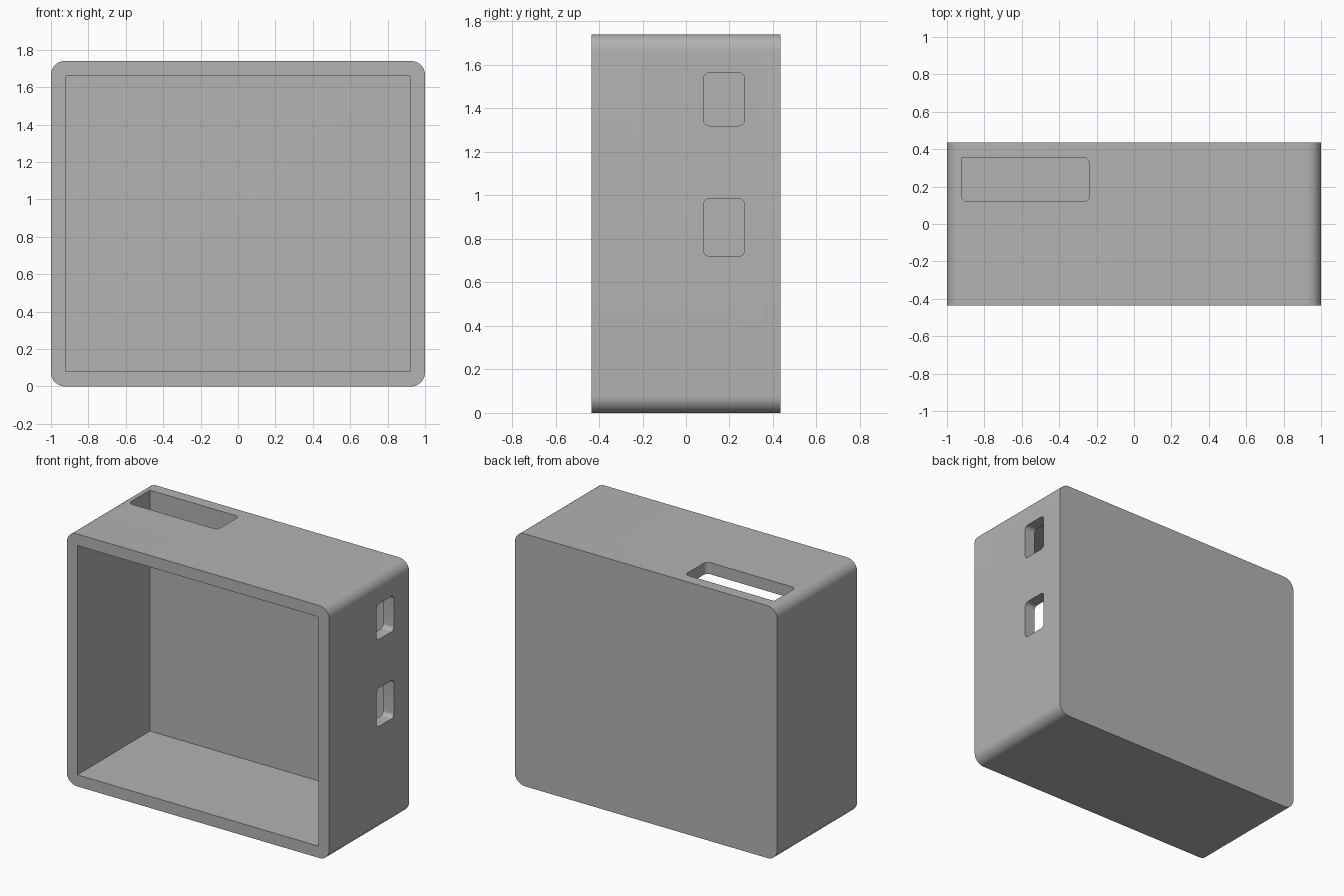
import bpy
import bmesh
from math import cos, sin, pi, radians
from mathutils import Vector

if "Cube" in bpy.data.objects:
    bpy.data.objects.remove(bpy.data.objects["Cube"], do_unlink=True)

W, D, H, WALL = 1.0, 0.435, 1.74, 0.08

grey = bpy.data.materials.new("plain grey")
grey.use_nodes = True
color = (0.45, 0.45, 0.45, 1)
grey.diffuse_color = color
grey.node_tree.nodes["Principled BSDF"].inputs["Base Color"].default_value = color


def outline(a0, a1, b0, b1, radii, steps=8):
    """Rounded rectangle; radii run counterclockwise from the low corner."""
    corners = [(a0, b0, 1, 1), (a1, b0, -1, 1), (a1, b1, -1, -1), (a0, b1, 1, -1)]
    points = []
    for i, ((a, b, sa, sb), r) in enumerate(zip(corners, radii)):
        if r == 0:
            points.append((a, b))
            continue
        for k in range(steps + 1):
            t = pi + (i + k / steps) * pi / 2
            points.append((a + sa * r + r * cos(t), b + sb * r + r * sin(t)))
    return points


def prism(name, points, axis, low, high):
    """Extrude an outline along the x, y or z axis."""
    def place(p, c):
        co = list(p)
        co.insert(axis, c)
        return Vector(co)
    bm = bmesh.new()
    face = bm.faces.new([bm.verts.new(place(p, low)) for p in points])
    extruded = bmesh.ops.extrude_face_region(bm, geom=[face])["geom"]
    shift = place((0, 0), high - low)
    bmesh.ops.translate(bm, vec=shift,
                        verts=[g for g in extruded if isinstance(g, bmesh.types.BMVert)])
    bmesh.ops.recalc_face_normals(bm, faces=bm.faces)
    mesh = bpy.data.meshes.new(name)
    bm.to_mesh(mesh)
    bm.free()
    mesh.materials.append(grey)
    obj = bpy.data.objects.new(name, mesh)
    bpy.context.collection.objects.link(obj)
    return obj


# Outer shell with rounded long edges
case = prism("open_case", outline(-W, W, 0, H, [0.075] * 4, 12), 1, -D, D)

# Cavity open at the front, one slot in the top, two ports in the right wall
inner_x, inner_y = W - WALL, D - WALL
cutters = [
    prism("cavity_cutter", outline(-inner_x, inner_x, WALL, H - WALL, [0] * 4),
          1, -D - 0.1, inner_y),
    prism("top_slot_cutter", outline(-inner_x, -0.24, 0.12, inner_y, [0.03, 0.03, 0.03, 0]),
          2, H - 0.15, H + 0.1),
]
for name, low, high in (("lower", 0.72, 0.985), ("upper", 1.32, 1.565)):
    cutters.append(prism(name + "_port_cutter", outline(0.08, 0.27, low, high, [0.03] * 4),
                         0, W - 0.15, W + 0.1))

bpy.context.view_layer.objects.active = case
case.select_set(True)
for cutter in cutters:
    mod = case.modifiers.new(cutter.name, "BOOLEAN")
    mod.operation, mod.solver, mod.object = "DIFFERENCE", "EXACT", cutter
    bpy.ops.object.modifier_apply(modifier=mod.name)
    bpy.data.objects.remove(cutter, do_unlink=True)

# Smooth the rounded corners, keep flat walls crisp
bpy.ops.object.shade_smooth_by_angle(angle=radians(30))
